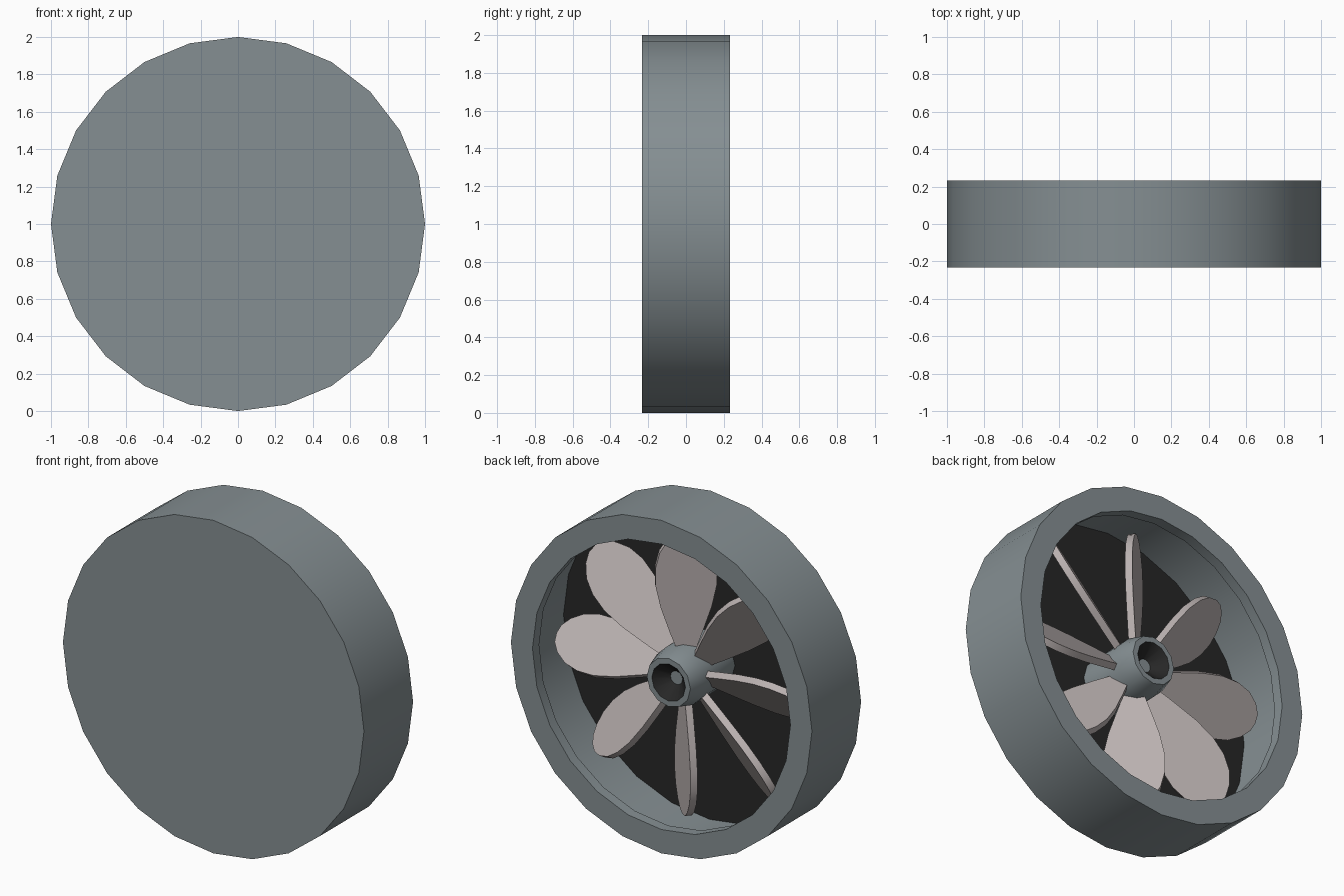
import bpy, bmesh, math
from mathutils import Vector, Matrix

if "Cube" in bpy.data.objects:
    bpy.data.objects.remove(bpy.data.objects["Cube"])

CENTRE = Vector((0, 0, 1))


def material(name, rgb):
    m = bpy.data.materials.new(name)
    m.diffuse_color = (*rgb, 1)
    m.use_nodes = True
    m.node_tree.nodes["Principled BSDF"].inputs["Base Color"].default_value = m.diffuse_color
    return m


STEEL = material("blue_grey_steel", (0.235, 0.275, 0.29))
BLADE = material("pale_warm_grey", (0.49, 0.44, 0.435))
DARK = material("near_black", (0.02, 0.02, 0.02))


def finish(name, bm, mats):
    bmesh.ops.recalc_face_normals(bm, faces=bm.faces)
    mesh = bpy.data.meshes.new(name)
    bm.to_mesh(mesh)
    bm.free()
    for m in mats:
        mesh.materials.append(m)
    ob = bpy.data.objects.new(name, mesh)
    bpy.context.collection.objects.link(ob)
    bpy.ops.object.select_all(action='DESELECT')
    ob.select_set(True)
    bpy.context.view_layer.objects.active = ob
    bpy.ops.object.shade_smooth_by_angle(angle=math.radians(32))
    return ob


def revolve(name, profile, sides, mats, dark_bands=()):
    """Solid turned about the y axis from (radius, y) points, capped at both ends."""
    bm = bmesh.new()
    rings = []
    for r, y in profile:
        rings.append([bm.verts.new(CENTRE + Vector((r * math.sin(a), y, r * math.cos(a))))
                      for a in (2 * math.pi * i / sides for i in range(sides))])
    for k in range(len(rings) - 1):
        for i in range(sides):
            j = (i + 1) % sides
            f = bm.faces.new((rings[k][i], rings[k][j], rings[k + 1][j], rings[k + 1][i]))
            f.material_index = 1 if k in dark_bands else 0
    bm.faces.new(rings[0])
    end = bm.faces.new(rings[-1])
    end.material_index = 1 if "end" in dark_bands else 0
    return finish(name, bm, mats)


# Drum: closed front, inward lip at the open back, dark inner floor
revolve("drum_housing",
        [(1, -0.233), (1, 0.233), (0.857, 0.233), (0.857, 0.17),
         (0.97, 0.17), (0.97, -0.223)],
        24, [STEEL, DARK], ("end",))

# Hub with a dark conical recess and a small shaft end at its bottom
revolve("hub",
        [(0.17, -0.222), (0.175, 0.06), (0.145, 0.165), (0.112, 0.165), (0.04, 0.09)],
        12, [STEEL, DARK], (3,))

# Eight pitched paddle blades
HALF_WIDTHS = [(0.14, 0.05), (0.25, 0.09), (0.40, 0.14), (0.53, 0.168), (0.64, 0.168),
               (0.73, 0.145), (0.80, 0.10), (0.84, 0.05)]
THICK = 0.04
PITCH = math.radians(40)


def blade(index):
    outline = [(-w, r) for r, w in HALF_WIDTHS] + [(0, 0.85)]
    outline += [(w, r) for r, w in reversed(HALF_WIDTHS)]
    bm = bmesh.new()
    face = bm.faces.new([bm.verts.new((c, -THICK / 2, r)) for c, r in outline])
    ext = bmesh.ops.extrude_face_region(bm, geom=[face])
    moved = [v for v in ext["geom"] if isinstance(v, bmesh.types.BMVert)]
    bmesh.ops.translate(bm, verts=moved, vec=(0, THICK, 0))
    turn = Matrix.Rotation(index * math.pi / 4, 4, 'Y') @ Matrix.Rotation(PITCH, 4, 'Z')
    bmesh.ops.transform(bm, verts=bm.verts, matrix=Matrix.Translation(CENTRE) @ turn)
    finish(f"fan_blade_{index + 1}", bm, [BLADE])


for n in range(8):
    blade(n)
